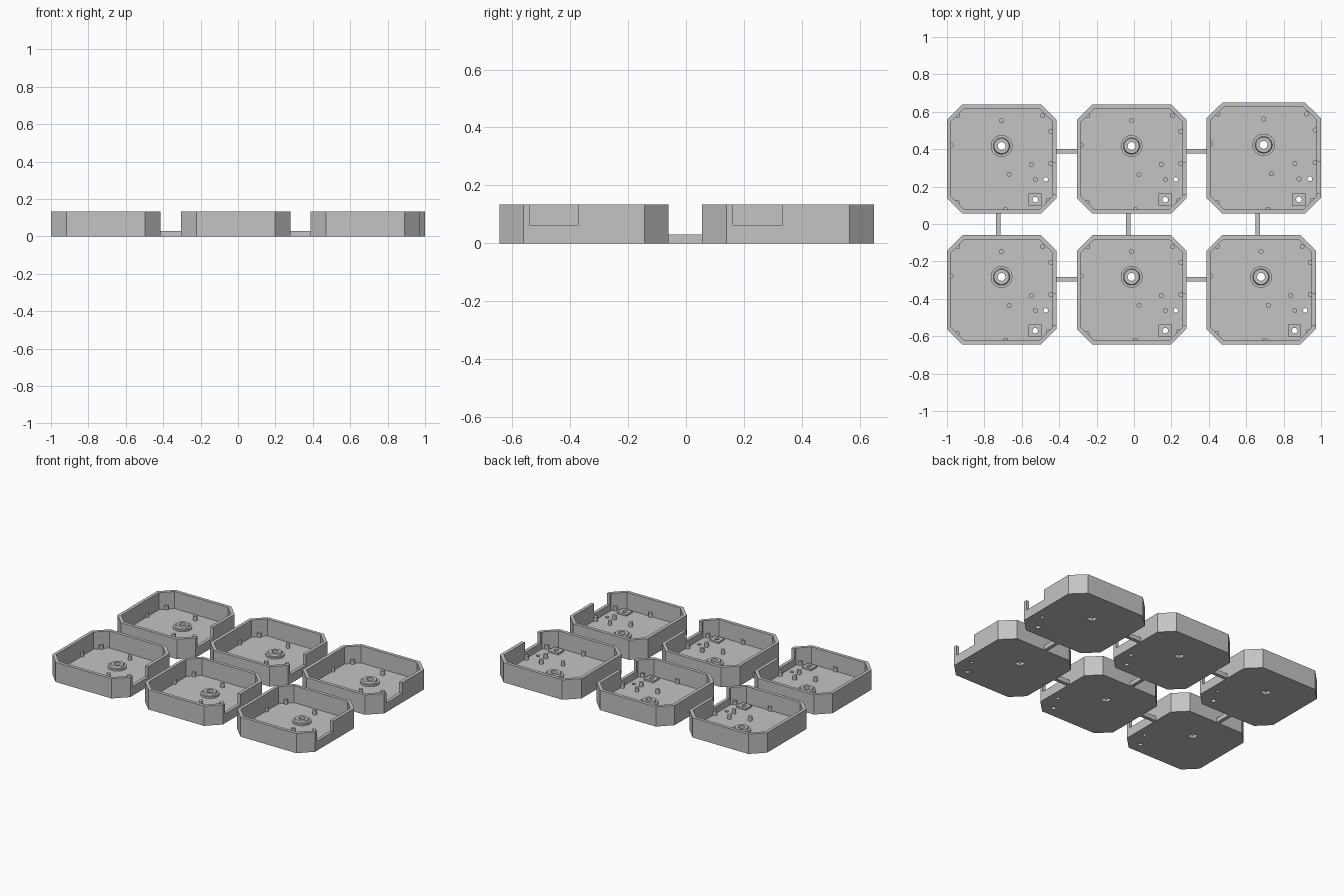
import bpy, bmesh, math

if "Cube" in bpy.data.objects:
    bpy.data.objects.remove(bpy.data.objects["Cube"])

# Sizes of one tray, measured from its front left corner
SIZE, HEIGHT, CHAMFER, WALL, FLOOR = 0.585, 0.134, 0.083, 0.022, 0.018
BOSS = (0.292, 0.362)
BLOCK = (0.472, 0.075)

grey = bpy.data.materials.new("grey plastic")
grey.use_nodes = True
grey.diffuse_color = (0.55, 0.55, 0.55, 1)
grey.node_tree.nodes["Principled BSDF"].inputs["Base Color"].default_value = grey.diffuse_color


def make(name, bm):
    bmesh.ops.recalc_face_normals(bm, faces=bm.faces)
    mesh = bpy.data.meshes.new(name)
    bm.to_mesh(mesh)
    bm.free()
    mesh.materials.append(grey)
    obj = bpy.data.objects.new(name, mesh)
    bpy.context.collection.objects.link(obj)
    return obj


def prism(name, points, z0, z1):
    bm = bmesh.new()
    face = bm.faces.new([bm.verts.new((x, y, z0)) for x, y in points])
    top = bmesh.ops.extrude_face_region(bm, geom=[face])["geom"]
    bmesh.ops.translate(bm, vec=(0, 0, z1 - z0),
                        verts=[v for v in top if isinstance(v, bmesh.types.BMVert)])
    return make(name, bm)


def box(name, x0, x1, y0, y1, z0, z1):
    return prism(name, [(x0, y0), (x1, y0), (x1, y1), (x0, y1)], z0, z1)


def octagon(inset):
    # Square with cut corners, walls offset evenly
    a, b = inset, SIZE - inset
    c = CHAMFER - inset * (2 - math.sqrt(2))
    return [(a + c, a), (b - c, a), (b, a + c), (b, b - c),
            (b - c, b), (a + c, b), (a, b - c), (a, a + c)]


def cone(name, centre, r0, r1, z0, z1, sides=32):
    ring = [(math.cos(i * math.tau / sides), math.sin(i * math.tau / sides)) for i in range(sides)]
    bm = bmesh.new()
    low, high = [[bm.verts.new((centre[0] + r * x, centre[1] + r * y, z)) for x, y in ring]
                 for r, z in ((r0, z0), (r1, z1))]
    bm.faces.new(low)
    bm.faces.new(high)
    for i in range(sides):
        j = (i + 1) % sides
        bm.faces.new((low[i], low[j], high[j], high[i]))
    return make(name, bm)


def combine(target, tool, operation):
    mod = target.modifiers.new(operation, "BOOLEAN")
    mod.operation, mod.solver, mod.object = operation, "EXACT", tool
    bpy.context.view_layer.update()
    graph = bpy.context.evaluated_depsgraph_get()
    mesh = bpy.data.meshes.new_from_object(target.evaluated_get(graph))
    target.modifiers.clear()
    target.data = mesh
    bpy.data.objects.remove(tool)


# Shell with open top and a notch in the right-hand wall
shell = prism("tray", octagon(0), 0, HEIGHT)
combine(shell, prism("cavity", octagon(WALL), FLOOR, 0.3), "DIFFERENCE")
combine(shell, box("notch", SIZE - WALL - 0.01, SIZE + 0.05, 0.105, 0.273, 0.063, 0.3), "DIFFERENCE")

# Stepped boss and small raised block
combine(shell, cone("boss_base", BOSS, 0.058, 0.058, 0.01, 0.03), "UNION")
combine(shell, cone("boss_top", BOSS, 0.048, 0.04, 0.02, 0.043), "UNION")
bx, by = BLOCK
combine(shell, box("block", bx - 0.035, bx + 0.035, by - 0.032, by + 0.032, 0.01, 0.03), "UNION")

# Through holes, and a square recess under the boss
for centre, radius in ((BOSS, 0.021), (BLOCK, 0.015), ((0.528, 0.183), 0.012)):
    combine(shell, cone("hole", centre, radius, radius, -0.1, 0.2, 20), "DIFFERENCE")
cx, cy = BOSS
combine(shell, box("recess", cx - 0.024, cx + 0.024, cy - 0.024, cy + 0.024, -0.1, 0.024), "DIFFERENCE")

# Support posts on the floor and along the walls
posts = [(0.292, 0.498), (0.332, 0.21), (0.451, 0.263), (0.473, 0.183),
         (0.022, 0.367), (0.058, 0.525), (0.512, 0.525), (0.555, 0.44),
         (0.555, 0.268), (0.544, 0.071), (0.313, 0.023), (0.055, 0.06)]
post_set = bmesh.new()
for p in posts:
    post = cone("post", p, 0.013, 0.013, FLOOR - 0.005, 0.047, 14)
    post_set.from_mesh(post.data)
    bpy.data.objects.remove(post)
posts_obj = make("support_posts", post_set)

# Smooth the round parts while keeping edges sharp
bpy.ops.object.select_all(action="DESELECT")
for obj in (shell, posts_obj):
    obj.select_set(True)
    bpy.context.view_layer.objects.active = obj
bpy.ops.object.shade_smooth_by_angle(angle=math.radians(30))

# Six trays in two rows; the back left one is slightly larger
columns, rows = (-1.0, -0.305, 0.387), (("front", -0.645), ("back", 0.055))
for source in (shell, posts_obj):
    for i, x in enumerate(columns):
        for row, y in rows:
            obj = bpy.data.objects.new(f"{row}_{source.name}_{i + 1}", source.data)
            bpy.context.collection.objects.link(obj)
            obj.location = (x, y, 0)
            if row == "back" and i == 2:
                obj.scale = (1.048, 1.017, 1)
    bpy.data.objects.remove(source)

# Bars joining neighbouring trays
for i, x in enumerate(columns):
    box(f"row_bar_{i + 1}", x + 0.262, x + 0.286, -0.065, 0.06, 0, 0.03)
    if i < 2:
        for row, y in (("front", -0.295), ("back", 0.388)):
            box(f"{row}_side_bar_{i + 1}", x + SIZE - 0.005, columns[i + 1] + 0.005,
                y - 0.012, y + 0.012, 0, 0.03)
